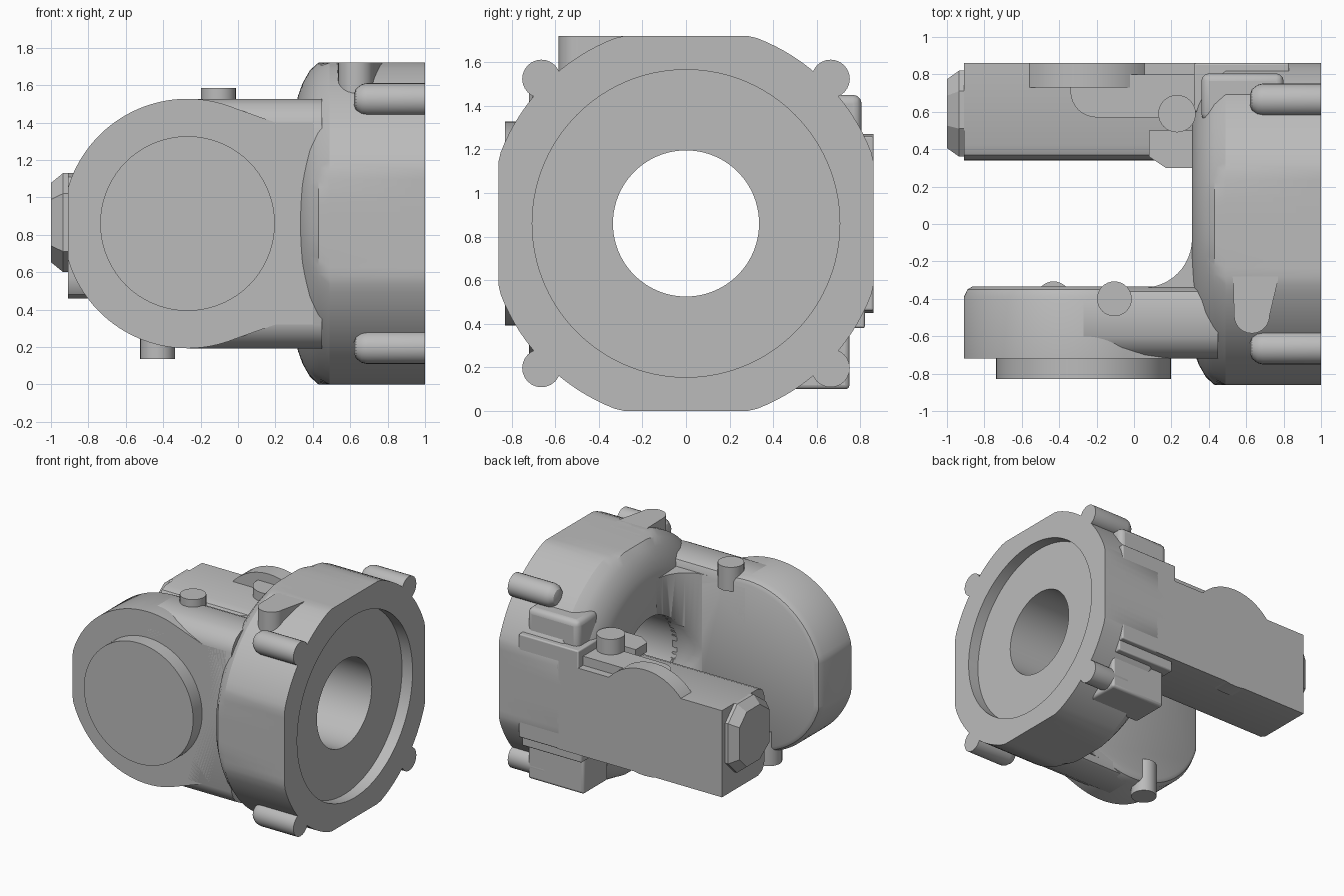
import bpy, bmesh, math
from mathutils import Vector

if "Cube" in bpy.data.objects:
    bpy.data.objects.remove(bpy.data.objects["Cube"])

MID = 0.86  # height of the main axis
metal = bpy.data.materials.new("cast_grey")
metal.use_nodes = True
GREY = (0.5, 0.5, 0.5, 1)
metal.diffuse_color = GREY
metal.node_tree.nodes["Principled BSDF"].inputs["Base Color"].default_value = GREY


def finish(name, bm, angle=32):
    bmesh.ops.recalc_face_normals(bm, faces=bm.faces[:])
    mesh = bpy.data.meshes.new(name)
    bm.to_mesh(mesh)
    bm.free()
    mesh.materials.append(metal)
    ob = bpy.data.objects.new(name, mesh)
    bpy.context.collection.objects.link(ob)
    bpy.ops.object.select_all(action='DESELECT')
    ob.select_set(True)
    bpy.context.view_layer.objects.active = ob
    bpy.ops.object.shade_smooth_by_angle(angle=math.radians(angle))
    return ob


def place(axis, a, b, t):
    return {'x': (t, a, b), 'y': (a, t, b), 'z': (a, b, t)}[axis]


def loft(name, profile, axis, layers, centre=(0, 0), angle=32):
    """Stack scaled copies of a profile along an axis and cap both ends."""
    bm = bmesh.new()
    ca, cb = centre
    rings = [[bm.verts.new(place(axis, ca + (a - ca) * s, cb + (b - cb) * s, t))
              for a, b in profile] for t, s in layers]
    n = len(profile)
    for low, high in zip(rings, rings[1:]):
        for i in range(n):
            j = (i + 1) % n
            bm.faces.new((low[i], low[j], high[j], high[i]))
    bm.faces.new(rings[0])
    bm.faces.new(rings[-1])
    return finish(name, bm, angle)


def arc(ca, cb, r, start=0, end=360, n=48):
    full = end - start == 360
    steps = n if full else n + 1
    return [(ca + r * math.cos(math.radians(start + (end - start) * i / n)),
             cb + r * math.sin(math.radians(start + (end - start) * i / n)))
            for i in range(steps)]


def block(name, x0, x1, y0, y1, z0, z1, bevel=0):
    ob = loft(name, [(x0, y0), (x1, y0), (x1, y1), (x0, y1)], 'z', [(z0, 1), (z1, 1)])
    if bevel:
        mod = ob.modifiers.new("soft_edges", 'BEVEL')
        mod.width, mod.segments = bevel, 3
    return ob


def mirrored(half):
    """Upper half profile, as offsets from the axis, reflected below it."""
    return [(a, MID + b) for a, b in half] + [(a, MID - b) for a, b in reversed(half)]


# Main body: a turned ring with flats on four sides
section = [(0.31, 0.335), (0.31, 0.62), (0.32, 0.68), (0.345, 0.75), (0.385, 0.82),
           (0.43, 0.87), (0.49, 0.91), (1, 0.91), (1, 0.705), (0.91, 0.705), (0.91, 0.335)]
bm = bmesh.new()
SEG = 120
rings = []
for k in range(SEG):
    t = 2 * math.pi * k / SEG
    ring = []
    for x, r in section:
        y, z = r * math.cos(t), r * math.sin(t)
        clamp = lambda v: max(-MID, min(MID, v))
        ring.append(bm.verts.new((x, clamp(y), MID + clamp(z))))
    rings.append(ring)
for k in range(SEG):
    a, b = rings[k], rings[(k + 1) % SEG]
    for i in range(len(section)):
        j = (i + 1) % len(section)
        bm.faces.new((a[i], a[j], b[j], b[i]))
finish("main_body", bm)

# Four rounded corner lobes
for side, sy in (("left", 1), ("right", -1)):
    for level, sz in (("upper", 1), ("lower", -1)):
        c = (0.663 * sy, MID + 0.663 * sz)
        loft(f"{level}_{side}_lobe", arc(*c, 0.088, n=24), 'x',
             [(0.62, 0.3), (0.63, 0.65), (0.66, 0.92), (0.69, 1), (1, 1)], c)

# Front arm: round plate with a softened inner rim
outline = [(-0.91, MID - 0.17), (-0.91, MID + 0.17)]
round_part = arc(-0.27, 0, 0.667, 163, 68, 36)
half = [(-0.91, 0.17)] + round_part + [(0.2, 0.54), (0.4, 0.54)]
loft("front_arm_plate", mirrored(half), 'y',
     [(-0.72, 1), (-0.39, 1), (-0.35, 0.97), (-0.335, 0.93)], (-0.27, MID))

# Front arm: web joining the plate to the body
web = [(-0.72, 0.54), (-0.7, 0.59), (-0.66, 0.635), (-0.6, 0.667),
       (-0.41, 0.667), (-0.36, 0.645), (-0.335, 0.59)]
loft("front_arm_web", mirrored(web), 'x', [(-0.27, 1), (0.45, 1)])
loft("front_disc", arc(-0.27, MID, 0.467, n=72), 'y', [(-0.83, 1), (-0.7, 1)])

# Inner fillet between front arm and body, opened by the bore
curve = arc(0.05, -0.08, 0.26, -90, 0, 12)
fillet = loft("arm_fillet", curve + [(0.35, -0.08), (0.35, -0.36), (0.05, -0.36)], 'z',
              [(MID - 0.6, 1), (MID + 0.6, 1)])
cutter = loft("bore_cutter", arc(0, MID, 0.335, n=120), 'x', [(-0.3, 1), (0.6, 1)])
cutter.hide_render = True
cutter.hide_viewport = True
cut = fillet.modifiers.new("bore", 'BOOLEAN')
cut.operation, cut.object, cut.solver = 'DIFFERENCE', cutter, 'EXACT'

# Back arm bar with rounded inner edges
bar = [(0.86, 0.46), (0.86, 1.13), (0.42, 1.13), (0.37, 1.11), (0.345, 1.07), (0.34, 1.02),
       (0.34, 0.57), (0.345, 0.52), (0.37, 0.48), (0.42, 0.46)]
loft("back_arm_bar", bar, 'x', [(-0.91, 1), (0.5, 1)])
loft("back_arm_hump", arc(-0.25, MID, 0.41), 'y', [(0.73, 1), (0.86, 1)])
ledge = arc(-0.2, 0.71, 0.14, 180, 270, 8) + [(0.35, 0.57), (0.35, 0.8), (-0.34, 0.8)]
loft("back_arm_ledge", ledge, 'z', [(1.0, 1), (1.2, 1)])
loft("back_arm_root", [(0.08, 0.36), (0.17, 0.3), (0.35, 0.3), (0.35, 0.5), (0.08, 0.5)],
     'z', [(1.13, 1), (1.2, 1)])

# Bevelled cap on the end of the back arm
cap = [(0.51, 1.13), (0.71, 1.13), (0.82, 1.02), (0.82, 0.71),
       (0.71, 0.6), (0.51, 0.6), (0.36, 0.71), (0.36, 1.02)]
loft("end_cap", cap, 'x', [(-0.9, 1), (-0.935, 1), (-1, 0.8)], (0.59, 0.865), 20)

# Small round bosses
for name, x, y, r, z0, z1 in (("upper_front_boss", -0.105, -0.4, 0.093, 1.4, 1.585),
                              ("lower_front_boss", -0.43, -0.4, 0.093, 0.135, 0.4),
                              ("back_arm_boss", 0.23, 0.59, 0.1, 1.0, 1.32)):
    loft(name, arc(x, y, r, n=32), 'z', [(z0, 1), (z1, 1)])

# Pads on the back, top and underside of the body
block("back_pad", 0.32, 0.83, 0.6, 0.86, 0.46, 1.26, 0.01)
block("back_upper_pad", 0.36, 0.8, 0.55, 0.805, 1.1, 1.45, 0.04)
block("back_step", 0.32, 0.83, 0.55, 0.82, 0.38, 0.6, 0.01)
block("lower_back_pad", 0.35, 0.83, 0.45, 0.75, 0.1, 0.5, 0.02)
pad = arc(0.63, -0.49, 0.095, 180, 360, 14) + [(0.77, -0.3), (0.77, -0.15), (0.5, -0.15), (0.53, -0.3)]
loft("top_pad", pad, 'z', [(1.5, 1), (1.72, 1)])
